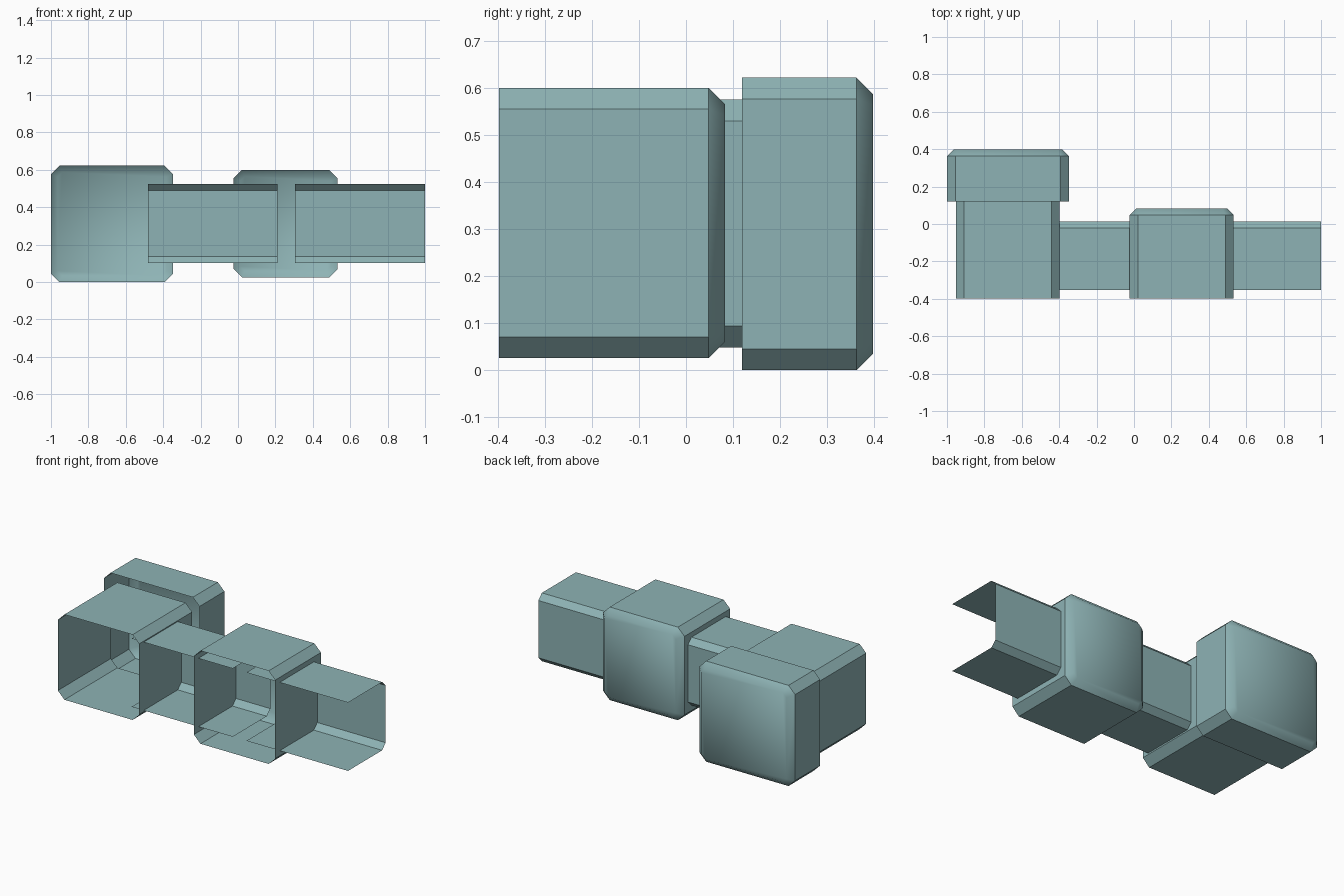
import bpy, bmesh

if "Cube" in bpy.data.objects:
    bpy.data.objects.remove(bpy.data.objects["Cube"])

teal = bpy.data.materials.new("grey_teal")
teal.diffuse_color = (0.27, 0.45, 0.46, 1)
teal.use_nodes = True
teal.node_tree.nodes["Principled BSDF"].inputs["Base Color"].default_value = teal.diffuse_color


def octagon(x0, x1, z0, z1, c):
    """Rectangle outline with chamfered corners, in x and z."""
    return [(x0 + c, z0), (x1 - c, z0), (x1, z0 + c), (x1, z1 - c),
            (x1 - c, z1), (x0 + c, z1), (x0, z1 - c), (x0, z0 + c)]


def finish(name, bm):
    mesh = bpy.data.meshes.new(name)
    bm.to_mesh(mesh)
    bm.free()
    mesh.materials.append(teal)
    obj = bpy.data.objects.new(name, mesh)
    bpy.context.collection.objects.link(obj)
    return obj


def bridge(bm, a, b, closed=True):
    n = len(a)
    return [bm.faces.new((a[i], a[(i + 1) % n], b[(i + 1) % n], b[i]))
            for i in range(n if closed else n - 1)]


def box_shell(name, x0, x1, z0, z1, y0, y1, c=0.045, bevel=0.0):
    """Thin shell open at the front; closed by a soft bevelled back if bevel > 0."""
    bm = bmesh.new()

    def ring(y, inset, ch):
        pts = octagon(x0 + inset, x1 - inset, z0 + inset, z1 - inset, ch)
        return [bm.verts.new((x, y, z)) for x, z in pts]

    front, back = ring(y0, 0, c), ring(y1 - bevel, 0, c)
    bridge(bm, front, back)
    if bevel:
        end = ring(y1, bevel, c - bevel * 0.5858)
        soft = bridge(bm, back, end) + [bm.faces.new(end)]
        for f in soft:
            f.smooth = True
        for i in range(8):
            bm.edges.get((back[i], back[(i + 1) % 8])).smooth = False
    return finish(name, bm)


def channel(name, x0, x1):
    """Horizontal trough, open at the front and at both ends."""
    y0, y1, z0, z1, c = -0.354, 0.013, 0.102, 0.524, 0.034
    prof = [(y0, z0), (y1 - c, z0), (y1, z0 + c),
            (y1, z1 - c), (y1 - c, z1), (y0, z1)]
    bm = bmesh.new()
    a, b = [[bm.verts.new((x, y, z)) for y, z in prof] for x in (x0, x1)]
    bridge(bm, b, a, closed=False)
    bm.normal_update()
    # make the normals face outward
    top = max(bm.faces, key=lambda f: f.calc_center_median().z)
    if top.normal.z < 0:
        bmesh.ops.reverse_faces(bm, faces=bm.faces[:])
    return finish(name, bm)


# large end cap, its front sleeve, and the middle housing
box_shell("end_cap", -1.0, -0.347, 0.0, 0.622, 0.119, 0.398, bevel=0.035)
box_shell("front_sleeve", -0.953, -0.397, 0.048, 0.575, -0.398, 0.119)
box_shell("middle_housing", -0.023, 0.533, 0.025, 0.60, -0.398, 0.083, bevel=0.035)

# connecting channels
channel("left_channel", -0.48, 0.212)
channel("right_channel", 0.305, 1.0)
